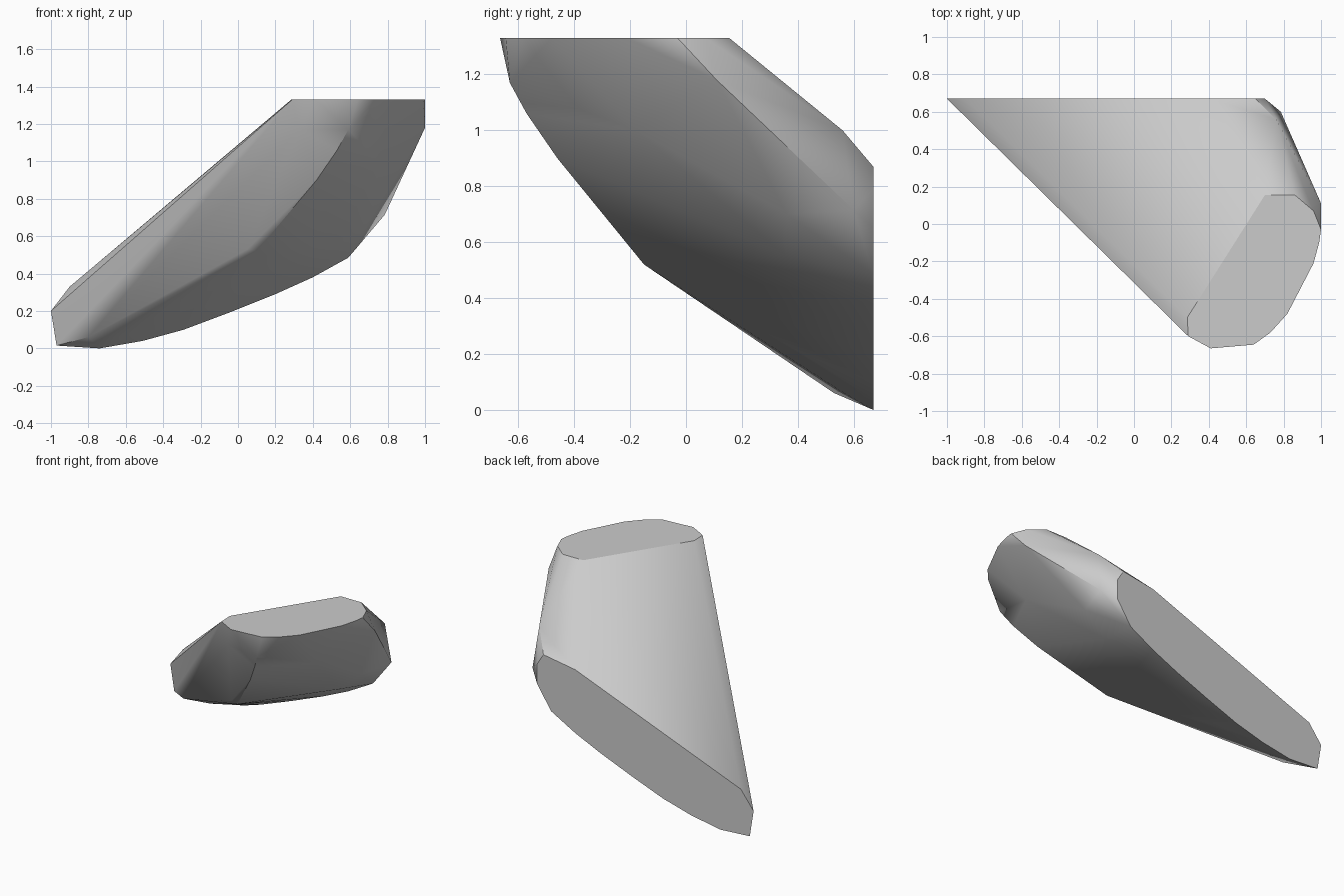
import bpy
import bmesh
import math

cube = bpy.data.objects.get("Cube")
if cube:
    bpy.data.objects.remove(cube, do_unlink=True)

TOP, BACK = 1.33, 0.67

# Flat top outline (x, y)
top_outline = [(0.29, -0.60), (0.41, -0.665), (0.64, -0.645), (0.73, -0.58),
               (0.82, -0.48), (0.96, -0.21), (0.99, -0.10), (1.0, -0.03),
               (0.96, 0.07), (0.86, 0.155), (0.70, 0.155), (0.285, -0.50)]

# Flat back outline (x, z)
back_outline = [(-1.0, 0.20), (-0.97, 0.015), (-0.74, 0.0), (-0.51, 0.04),
                (-0.29, 0.10), (-0.05, 0.19), (0.20, 0.29), (0.40, 0.38),
                (0.59, 0.485), (0.70, 0.65), (0.70, 0.79), (0.65, 0.87),
                (0.40, 0.83), (-0.90, 0.33)]

# Front keel, rounded shoulder, belly and side ridge
keel = [(0.05, -0.145, 0.53), (0.42, -0.46, 0.90),
        (0.53, -0.57, 1.06), (0.59, -0.63, 1.17)]
shoulder = [(0.33, -0.585, 1.17)]
belly = [(-0.80, 0.53, 0.06), (-0.60, 0.55, 0.07), (-0.25, 0.42, 0.20),
         (0.10, -0.15, 0.52), (0.54, 0.36, 0.55),
         (0.71, 0.36, 0.70), (0.75, -0.18, 1.0)]
side_ridge = [(1.0, 0.11, 1.18), (0.785, 0.60, 0.715), (0.76, 0.56, 1.0)]

points = [(x, y, TOP) for x, y in top_outline]
points += [(x, BACK, z) for x, z in back_outline]
points += keel + shoulder + belly + side_ridge

# Wrap the stone around its outlines and merge the flat facets
bm = bmesh.new()
for p in points:
    bm.verts.new(p)
bmesh.ops.convex_hull(bm, input=bm.verts)
loose = [v for v in bm.verts if not v.link_faces]
bmesh.ops.delete(bm, geom=loose, context='VERTS')
bmesh.ops.dissolve_limit(bm, angle_limit=math.radians(1),
                         verts=bm.verts, edges=bm.edges)
bmesh.ops.recalc_face_normals(bm, faces=bm.faces)
bm.normal_update()

# Soft body, with crisp borders around the flat top and back cuts
for face in bm.faces:
    face.smooth = True
for edge in bm.edges:
    cut = any(max(f.normal.z, f.normal.y) > 0.995 for f in edge.link_faces)
    edge.smooth = not cut and edge.calc_face_angle() < math.radians(38)

mesh = bpy.data.meshes.new("stone")
bm.to_mesh(mesh)
bm.free()
stone = bpy.data.objects.new("stone", mesh)
bpy.context.collection.objects.link(stone)

# Plain grey stone
grey = bpy.data.materials.new("stone_grey")
grey.use_nodes = True
colour = (0.6, 0.6, 0.6, 1.0)
grey.diffuse_color = colour
grey.node_tree.nodes["Principled BSDF"].inputs["Base Color"].default_value = colour
mesh.materials.append(grey)
